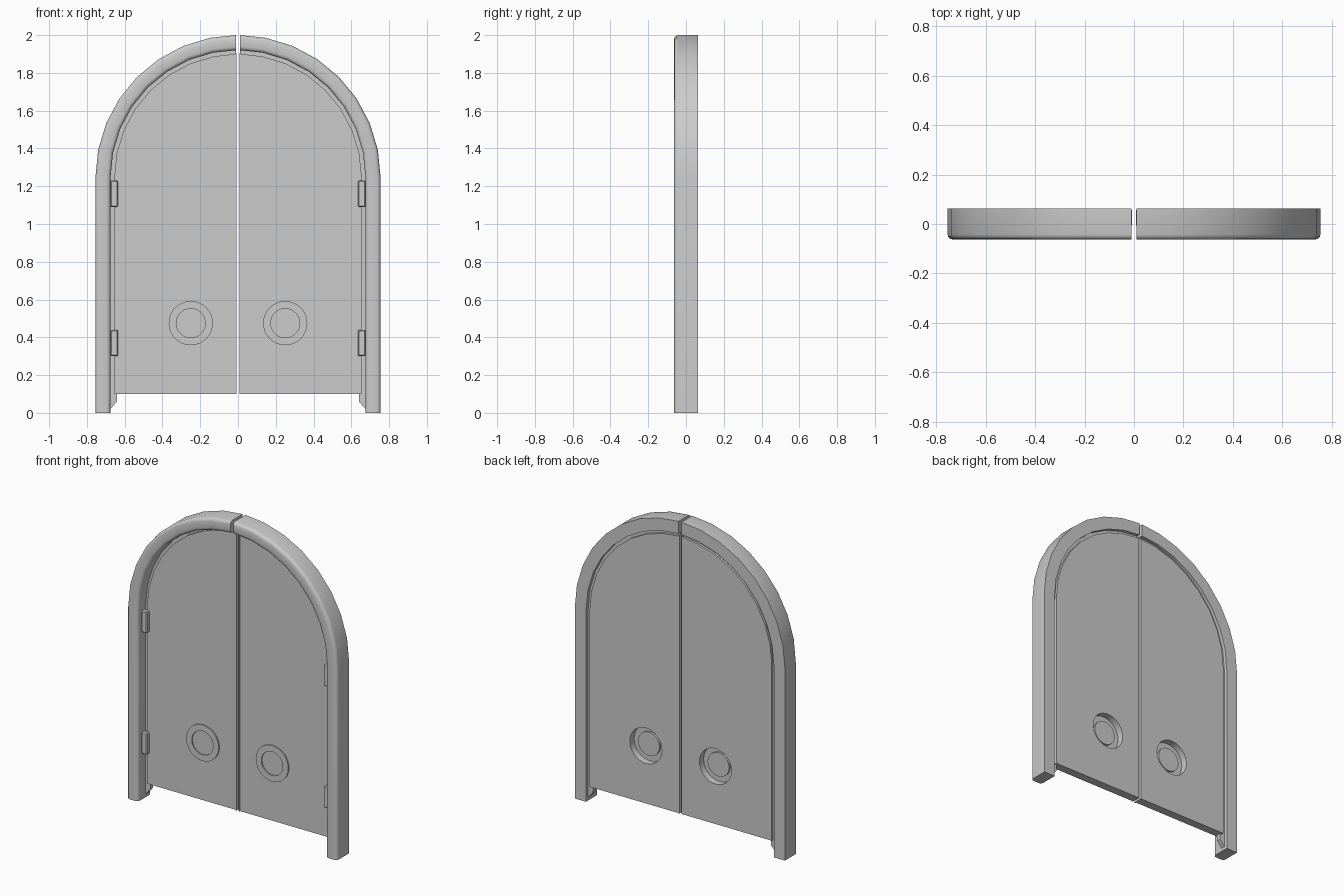
import bpy, bmesh, math

if "Cube" in bpy.data.objects:
    bpy.data.objects.remove(bpy.data.objects["Cube"])

SPRING = 1.245   # height where the arch starts
GAP = 0.01       # half of the slot between the two leaves
N = 8            # arch segments per quarter


def finish(name, bm, smooth=True):
    """Turn a bmesh of the right half into an object mirrored across x."""
    bmesh.ops.recalc_face_normals(bm, faces=bm.faces)
    me = bpy.data.meshes.new(name)
    bm.to_mesh(me)
    bm.free()
    ob = bpy.data.objects.new(name, me)
    bpy.context.collection.objects.link(ob)
    if smooth:
        bpy.ops.object.select_all(action='DESELECT')
        ob.select_set(True)
        bpy.context.view_layer.objects.active = ob
        bpy.ops.object.shade_smooth_by_angle(angle=math.radians(32))
    return ob


def mirror(ob):
    ob.modifiers.new("mirror", 'MIRROR').use_axis[0] = True


def arch_path(r, bottom):
    """Points (x, z) from the foot, up the leg and round to the centre slot."""
    pts = [(r, bottom)]
    for i in range(N):
        a = math.pi / 2 * i / N
        pts.append((r * math.cos(a), SPRING + r * math.sin(a)))
    return pts + [(GAP, SPRING + r)]


def sweep(name, profile):
    """Sweep a closed section of (radius, y, foot height) along the arch."""
    bm = bmesh.new()
    rails = [[bm.verts.new((x, y, z)) for x, z in arch_path(r, b)] for r, y, b in profile]
    for a, b in zip(rails, rails[1:] + rails[:1]):
        for i in range(len(a) - 1):
            bm.faces.new((a[i], a[i + 1], b[i + 1], b[i]))
    bm.faces.new([r[0] for r in rails])
    bm.faces.new([r[-1] for r in rails])
    mirror(finish(name, bm))


def box(name, x0, x1, y0, y1, z0, z1, bevel=0.0):
    bm = bmesh.new()
    bmesh.ops.create_cube(bm, size=1)
    for v in bm.verts:
        v.co = ((x0 + x1) / 2 + v.co.x * (x1 - x0),
                (y0 + y1) / 2 + v.co.y * (y1 - y0),
                (z0 + z1) / 2 + v.co.z * (z1 - z0))
    if bevel:
        bmesh.ops.bevel(bm, geom=bm.edges[:], offset=bevel, segments=1, affect='EDGES')
    mirror(finish(name, bm, False))


def lathe(name, profile, cx, cz, steps=32):
    """Revolve (radius, y) points around a y-axis through (cx, cz)."""
    bm = bmesh.new()
    vs = [bm.verts.new((cx + r, y, cz)) for r, y in profile]
    es = [bm.edges.new(p) for p in zip(vs, vs[1:])]
    bmesh.ops.spin(bm, geom=vs + es, cent=(cx, 0, cz), axis=(0, 1, 0),
                   angle=2 * math.pi, steps=steps)
    bmesh.ops.remove_doubles(bm, verts=bm.verts, dist=1e-5)
    return finish(name, bm)


# arched frame with rounded front edges
R = 0.02
section = [(0.675, 0.0625, 0), (0.755, 0.0625, 0)]
for cx, start in ((0.755 - R, 0), (0.675 + R, 90)):
    for k in range(4):
        a = math.radians(start + 30 * k)
        section.append((cx + R * math.cos(a), -0.0625 + R - R * math.sin(a), 0))
sweep("frame", section)

# door stop: thin tongue inside the frame with a slanted foot
sweep("door_stop", [(0.64, 0.015, 0.06), (0.676, 0.015, 0.02),
                    (0.676, 0.04, 0.02), (0.64, 0.04, 0.06)])

# door leaf: arched slab with a round opening for the pull
bm = bmesh.new()
outline = [(GAP + 0.004, 0.1)] + arch_path(0.655, 0.1)[:-1] + [(GAP + 0.004, SPRING + 0.655)]
face = bm.faces.new([bm.verts.new((x, 0.0, z)) for x, z in outline])
out = bmesh.ops.extrude_face_region(bm, geom=[face])
for v in out["geom"]:
    if isinstance(v, bmesh.types.BMVert):
        v.co.y = 0.055
leaf = finish("door_leaf", bm, False)

PX, PZ = 0.25, 0.475
cutter = lathe("pull_cutter", [(0, -0.1), (0.116, -0.1), (0.116, 0.1), (0, 0.1)], PX, PZ)
cutter.hide_render = True
cutter.hide_viewport = False
cutter.display_type = 'WIRE'
cut = leaf.modifiers.new("pull_hole", 'BOOLEAN')
cut.object = cutter
cut.solver = 'EXACT'
mirror(leaf)

# round pull: raised rim in front, sunken dish behind
mirror(lathe("round_pull", [(0, 0.0), (0.077, 0.0), (0.077, -0.008), (0.117, -0.008),
                            (0.117, 0.055), (0.115, 0.055), (0.115, 0.012),
                            (0.077, 0.012), (0.077, 0.025), (0, 0.025)], PX, PZ))

# meeting strips and hinges
box("meeting_strip", GAP - 0.002, GAP + 0.006, -0.006, 0.056, 0.1, 1.905)
for z in (0.3, 1.09):
    box("hinge", 0.635, 0.676, -0.03, 0.005, z, z + 0.14, 0.006)
